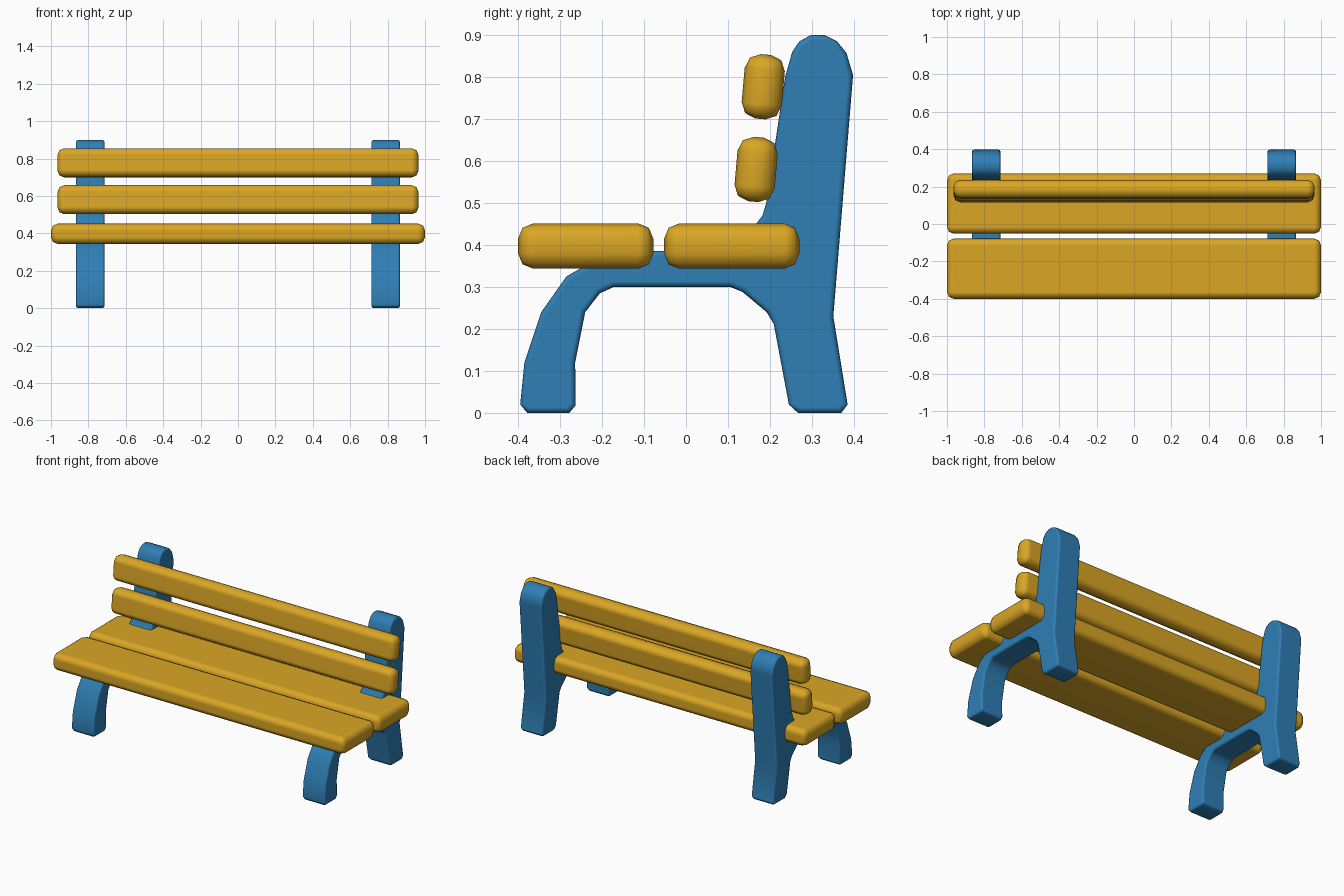
import bpy, bmesh, math

if "Cube" in bpy.data.objects:
    bpy.data.objects.remove(bpy.data.objects["Cube"])


def material(name, rgb):
    m = bpy.data.materials.new(name)
    m.diffuse_color = (*rgb, 1.0)
    m.use_nodes = True
    m.node_tree.nodes["Principled BSDF"].inputs["Base Color"].default_value = m.diffuse_color
    return m


GOLD = material("golden yellow", (0.70, 0.38, 0.018))
BLUE = material("blue", (0.028, 0.21, 0.46))


def finish(name, bm, mat):
    bmesh.ops.recalc_face_normals(bm, faces=bm.faces)
    me = bpy.data.meshes.new(name)
    bm.to_mesh(me)
    bm.free()
    me.materials.append(mat)
    for p in me.polygons:
        p.use_smooth = True
    ob = bpy.data.objects.new(name, me)
    bpy.context.collection.objects.link(ob)
    wn = ob.modifiers.new("weighted normals", 'WEIGHTED_NORMAL')
    wn.weight = 90
    return ob


# Rounded plank: centre (y, z), full size (x, y, z), tilt about x
def slat(name, y, z, size, tilt=0.0, r=0.036):
    bm = bmesh.new()
    bmesh.ops.create_cube(bm, size=1)
    bmesh.ops.scale(bm, vec=size, verts=bm.verts)
    bmesh.ops.bevel(bm, geom=bm.edges[:], offset=r, segments=2,
                    profile=0.5, affect='EDGES', clamp_overlap=True)
    ob = finish(name, bm, GOLD)
    ob.location = (0, y, z)
    ob.rotation_euler.x = tilt


slat("seat_slat_front", -0.239, 0.3975, (2.0, 0.322, 0.108))
slat("seat_slat_back", 0.109, 0.3975, (2.0, 0.322, 0.108))
slat("backrest_slat_lower", 0.167, 0.58, (1.93, 0.096, 0.154), math.radians(-5))
slat("backrest_slat_upper", 0.184, 0.777, (1.93, 0.096, 0.154), math.radians(-5))

# Side frame outline (y, z): front leg, under-seat arch, rear leg, post, seat rail
OUTLINE = [
    (-0.395, 0.02), (-0.378, 0.0), (-0.278, 0.0), (-0.263, 0.018),
    (-0.264, 0.12), (-0.24, 0.24), (-0.205, 0.285), (-0.172, 0.30),
    (0.105, 0.30), (0.135, 0.288), (0.192, 0.24), (0.209, 0.212),
    (0.245, 0.02), (0.267, 0.0), (0.37, 0.0), (0.385, 0.02),
    (0.351, 0.23), (0.398, 0.805), (0.382, 0.858), (0.36, 0.885),
    (0.33, 0.90), (0.297, 0.90), (0.27, 0.885), (0.253, 0.86),
    (0.236, 0.80), (0.191, 0.50), (0.182, 0.47), (0.163, 0.445),
    (0.125, 0.40), (0.08, 0.386), (-0.13, 0.386), (-0.21, 0.368),
    (-0.285, 0.325), (-0.345, 0.24), (-0.385, 0.12)]


def side_frame(name, x0, x1):
    bm = bmesh.new()
    face = bm.faces.new([bm.verts.new((x0, y, z)) for y, z in OUTLINE])
    ext = bmesh.ops.extrude_face_region(bm, geom=[face])
    moved = [v for v in ext["geom"] if isinstance(v, bmesh.types.BMVert)]
    bmesh.ops.translate(bm, vec=(x1 - x0, 0, 0), verts=moved)
    if not face.is_valid or len(bm.faces) < len(OUTLINE) + 2:
        bm.faces.new([v for v in bm.verts if abs(v.co.x - x0) < 1e-6])
    bmesh.ops.recalc_face_normals(bm, faces=bm.faces)
    # soften only the two rims
    rims = [e for e in bm.edges
            if abs(e.verts[0].co.x - e.verts[1].co.x) < 1e-6]
    bmesh.ops.bevel(bm, geom=rims, offset=0.013, segments=2,
                    profile=0.5, affect='EDGES', clamp_overlap=True)
    return finish(name, bm, BLUE)


side_frame("side_frame_right", 0.713, 0.867)
side_frame("side_frame_left", -0.867, -0.713)
